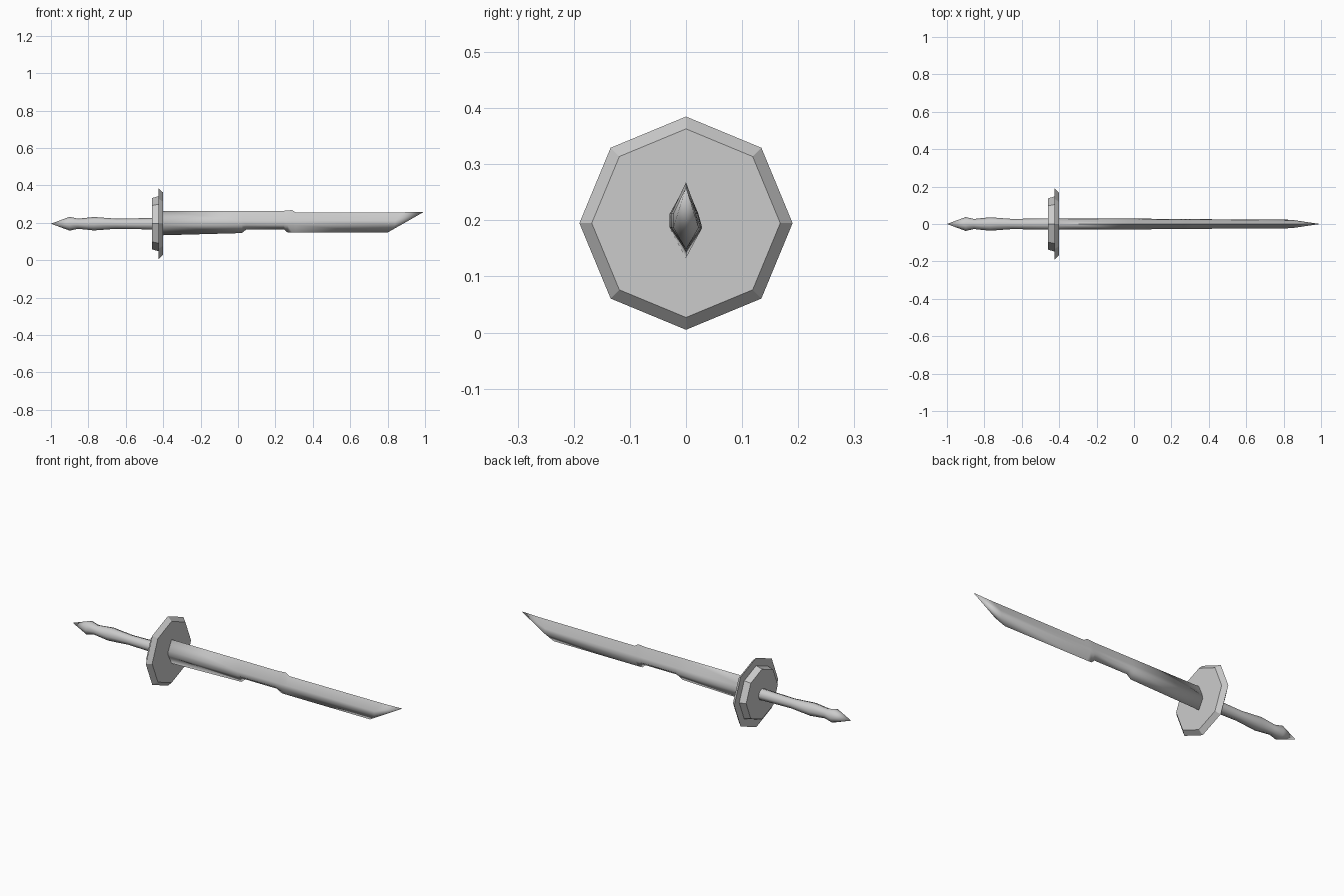
import bpy, bmesh, math

if "Cube" in bpy.data.objects:
    bpy.data.objects.remove(bpy.data.objects["Cube"], do_unlink=True)

AXIS_Z = 0.195

steel = bpy.data.materials.new("grey steel")
steel.use_nodes = True
steel.diffuse_color = (0.6, 0.6, 0.6, 1)
steel.node_tree.nodes["Principled BSDF"].inputs["Base Color"].default_value = (0.6, 0.6, 0.6, 1)


def loft(name, rings, smooth_angle):
    """Skin a list of equal-length rings along x; a one-point ring is a tip."""
    bm = bmesh.new()
    loops = [[bm.verts.new(p) for p in ring] for ring in rings]
    for a, b in zip(loops, loops[1:]):
        n = max(len(a), len(b))
        for i in range(n):
            j = (i + 1) % n
            if len(a) == 1:
                bm.faces.new((a[0], b[j], b[i]))
            elif len(b) == 1:
                bm.faces.new((a[i], a[j], b[0]))
            else:
                bm.faces.new((a[i], a[j], b[j], b[i]))
    for end in (loops[0], loops[-1]):
        if len(end) > 2:
            bm.faces.new(end)
    bmesh.ops.recalc_face_normals(bm, faces=bm.faces)
    mesh = bpy.data.meshes.new(name)
    bm.to_mesh(mesh)
    bm.free()
    obj = bpy.data.objects.new(name, mesh)
    bpy.context.collection.objects.link(obj)
    mesh.materials.append(steel)
    if smooth_angle:
        bpy.ops.object.select_all(action='DESELECT')
        obj.select_set(True)
        bpy.context.view_layer.objects.active = obj
        bpy.ops.object.shade_smooth_by_angle(angle=math.radians(smooth_angle))
    return obj


def octagon(x, r):
    if r == 0:
        return [(x, 0, AXIS_Z)]
    return [(x, r * math.cos(i * math.pi / 4), AXIS_Z + r * math.sin(i * math.pi / 4))
            for i in range(8)]


def blade_ring(x, top, bottom, w):
    return [(x, 0, top), (x, -0.029 * w, 0.212), (x, -0.029 * w, 0.187),
            (x, 0, bottom), (x, 0.029 * w, 0.187), (x, 0.022 * w, 0.212)]


# Turned grip with a pointed pommel
grip = [(-1.0, 0), (-0.9, 0.037), (-0.855, 0.027), (-0.77, 0.036),
        (-0.65, 0.027), (-0.44, 0.031)]
loft("grip", [octagon(x, r) for x, r in grip], 80)

# Stepped octagonal guard
guard = [(-0.46, 0.137), (-0.425, 0.147), (-0.425, 0.19), (-0.402, 0.168)]
loft("guard", [octagon(x, r) for x, r in guard], 0)

# Blade with a notched edge, a stepped spine and a slanted point
blade = [(-0.41, 0.264, 0.133, 1), (0.02, 0.264, 0.145, 1), (0.045, 0.264, 0.165, 0.98),
         (0.245, 0.264, 0.165, 0.93), (0.265, 0.266, 0.148, 0.92), (0.29, 0.268, 0.148, 0.91),
         (0.31, 0.254, 0.148, 0.9), (0.80, 0.256, 0.148, 0.78)]
rings = [blade_ring(*s) for s in blade]
# lean the last section so the point is cut on the slant
rings[-1] = [(x + (0.04 if 0.18 < z < 0.24 else 0.08 if z > 0.24 else 0), y, z)
             for x, y, z in rings[-1]]
loft("blade", rings + [[(0.995, 0, 0.259)]], 100)
